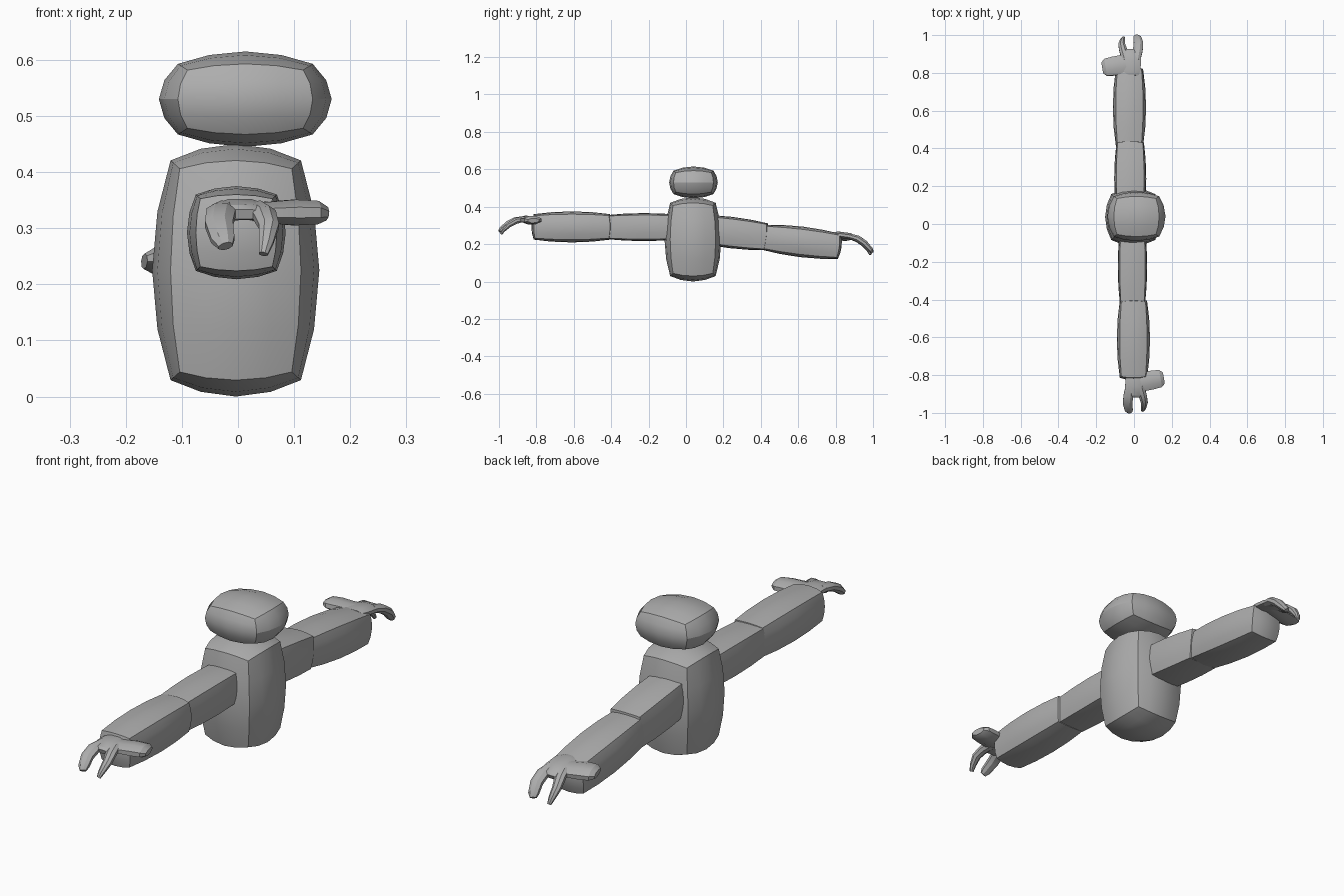
import bpy, bmesh, math
from mathutils import Vector, Matrix

if "Cube" in bpy.data.objects:
    bpy.data.objects.remove(bpy.data.objects["Cube"])

mat = bpy.data.materials.new("plain grey")
mat.diffuse_color = (0.42, 0.42, 0.42, 1)
mat.use_nodes = True
mat.node_tree.nodes["Principled BSDF"].inputs["Base Color"].default_value = mat.diffuse_color


def finish(name, bm):
    bmesh.ops.recalc_face_normals(bm, faces=bm.faces)
    me = bpy.data.meshes.new(name)
    bm.to_mesh(me)
    bm.free()
    me.materials.append(mat)
    ob = bpy.data.objects.new(name, me)
    bpy.context.collection.objects.link(ob)
    bpy.ops.object.select_all(action='DESELECT')
    ob.select_set(True)
    bpy.context.view_layer.objects.active = ob
    bpy.ops.object.shade_smooth_by_angle(angle=math.radians(25))
    return ob


def pillow(name, centre, half, k, tilt=0):
    """Gridded cube bulged so that edges and corners pull inward by k per axis."""
    bm = bmesh.new()
    bmesh.ops.create_cube(bm, size=2)
    bmesh.ops.subdivide_edges(bm, edges=bm.edges[:], cuts=3, use_grid_fill=True)
    for v in bm.verts:
        c = [math.copysign(abs(a) ** 0.9, a) for a in v.co]
        out = []
        for i in range(3):
            p, q = c[(i + 1) % 3] ** 2, c[(i + 2) % 3] ** 2
            out.append(half[i] * c[i] * (1 - k[i] * (p + q) + 0.5 * k[i] * p * q))
        v.co = out
    bm.transform(Matrix.Translation(centre) @ Matrix.Rotation(tilt, 4, 'X'))
    return finish(name, bm)


def limb(bm, path, side):
    """Eight-sided tapered tube; path rows are x, y, z, half width, half height."""
    pts = [Vector(r[:3]) for r in path]
    rings = []
    for i, r in enumerate(path):
        d = pts[min(i + 1, len(pts) - 1)] - pts[max(i - 1, 0)]
        up = Vector(side).cross(d).normalized()
        s = d.cross(up).normalized()
        ring = []
        for j in range(8):
            a = math.tau * (j + 0.5) / 8
            ring.append(bm.verts.new(pts[i] + s * r[3] * 1.08 * math.cos(a)
                                     + up * r[4] * 1.08 * math.sin(a)))
        rings.append(ring)
    for a, b in zip(rings, rings[1:]):
        for j in range(8):
            bm.faces.new((a[j], a[(j + 1) % 8], b[(j + 1) % 8], b[j]))
    bm.faces.new(rings[0])
    bm.faces.new(rings[-1])


def hand(name, matrix):
    bm = bmesh.new()
    # palm
    limb(bm, [(0, -.775, .333, .034, .010), (0, -.80, .334, .045, .016),
              (.003, -.86, .335, .050, .017), (.007, -.905, .328, .048, .014),
              (.007, -.915, .325, .040, .009)], (1, 0, 0))
    # two drooping fingers
    limb(bm, [(-.022, -.86, .335, .022, .014), (-.030, -.91, .328, .026, .017),
              (-.034, -.95, .308, .025, .017), (-.027, -.985, .280, .021, .014),
              (-.022, -.996, .268, .013, .009)], (1, 0, 0))
    limb(bm, [(.032, -.86, .335, .022, .014), (.047, -.91, .324, .021, .016),
              (.055, -.945, .304, .018, .014), (.050, -.975, .275, .013, .010),
              (.045, -.989, .254, .008, .006)], (1, 0, 0))
    # sideways thumb
    limb(bm, [(0, -.845, .333, .040, .014), (.05, -.835, .328, .050, .019),
              (.10, -.825, .328, .050, .023), (.14, -.818, .328, .046, .021),
              (.157, -.815, .326, .030, .012)], (0, 1, 0))
    bm.transform(matrix)
    return finish(name, bm)


# body and head
pillow("body", (-.004, .037, .225), (.149, .152, .225), (.22, .20, .13))
pillow("head", (.013, .04, .530), (.154, .130, .085), (.22, .18, .26))

# arm reaching forward
soft = (.18, .06, .18)
pillow("front_upper_arm", (-.008, -.225, .291), (.078, .205, .075), (.14, .05, .14))
pillow("front_forearm", (-.003, -.610, .292), (.088, .217, .083), soft)

# arm reaching backward, drooping slightly
pillow("back_upper_arm", (-.020, .240, .262), (.085, .200, .084), (.14, .05, .14), -.12)
pillow("back_forearm", (-.024, .617, .212), (.088, .217, .082), soft, -.12)

# hands: the back one is the front one turned round and tilted down
hand("front_hand", Matrix.Identity(4))
hand("back_hand", Matrix.Translation((-.010, .825, .240)) @ Matrix.Rotation(-.15, 4, 'X')
     @ Matrix.Rotation(math.pi, 4, 'Z') @ Matrix.Translation((0, .815, -.325)))
